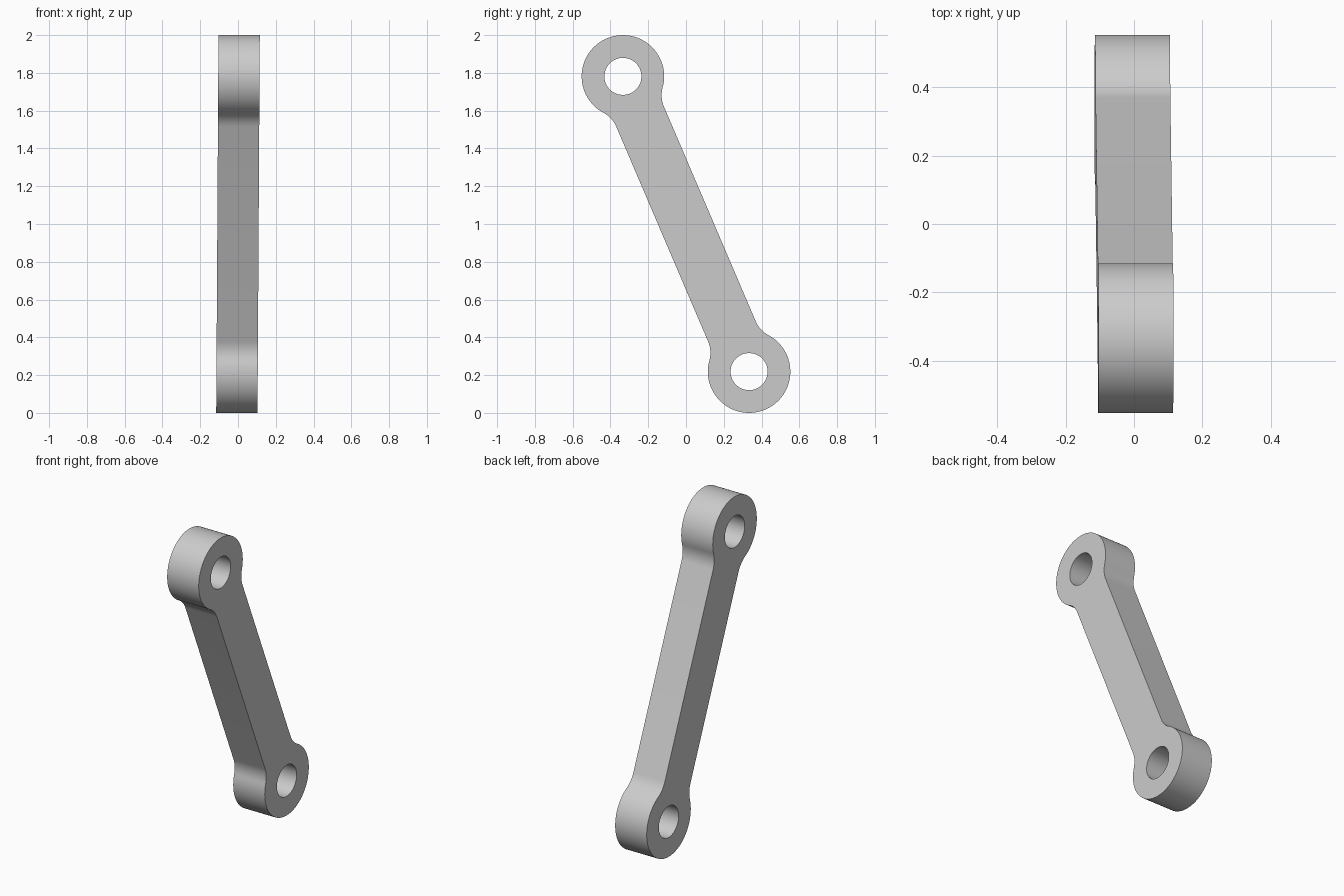
import bpy, bmesh
from math import sin, cos, pi, atan2, sqrt, hypot
from mathutils import Vector

cube = bpy.data.objects.get("Cube")
if cube:
    bpy.data.objects.remove(cube, do_unlink=True)

# Link dimensions
BOSS_R, HOLE_R, BAR_HALF, FILLET_R = 0.2185, 0.098, 0.137, 0.15
THICKNESS, LEAN = 0.2187, 0.006
END_Y, END_Z = 0.334, -0.7815          # lower boss centre, relative to the middle
HALF_LENGTH = hypot(END_Y, END_Z)
AXIS = Vector((END_Y, END_Z)) / HALF_LENGTH


def arc(cx, cy, radius, start, end, steps):
    return [Vector((cx + radius * cos(start + (end - start) * i / steps),
                    cy + radius * sin(start + (end - start) * i / steps)))
            for i in range(steps + 1)]


def place(p):
    """Along/across coordinates of the link to the leaning side plane."""
    y = p.x * AXIS.x - p.y * AXIS.y
    z = p.x * AXIS.y + p.y * AXIS.x
    return Vector((LEAN * z - THICKNESS / 2, y, z + 1))


# Outline of one end: fillet, boss, fillet; the other end is it turned half round
side = BAR_HALF + FILLET_R
setback = sqrt((BOSS_R + FILLET_R) ** 2 - side ** 2)
phi = atan2(side, setback)
fillet_t = HALF_LENGTH - setback
end = arc(fillet_t, -side, FILLET_R, pi / 2, phi, 10)
end += arc(HALF_LENGTH, 0, BOSS_R, phi - pi, pi - phi, 64)[1:]
end += arc(fillet_t, side, FILLET_R, -phi, -pi / 2, 10)[1:]
loops = [end + [-p for p in end]]

# Pin holes
for s in (-1, 1):
    loops.append(arc(s * HALF_LENGTH, 0, HOLE_R, 0, 2 * pi, 64)[:-1])

# Fill the profile and extrude it across the thickness
bm = bmesh.new()
for loop in loops:
    verts = [bm.verts.new(place(p)) for p in loop]
    for a, b in zip(verts, verts[1:] + verts[:1]):
        bm.edges.new((a, b))
bmesh.ops.triangle_fill(bm, use_beauty=True, use_dissolve=False, edges=bm.edges[:])
extruded = bmesh.ops.extrude_face_region(bm, geom=bm.faces[:], use_keep_orig=True)
bmesh.ops.translate(bm, vec=(THICKNESS, 0, 0),
                    verts=[g for g in extruded["geom"] if isinstance(g, bmesh.types.BMVert)])
bmesh.ops.recalc_face_normals(bm, faces=bm.faces[:])
mesh = bpy.data.meshes.new("connecting_link")
bm.to_mesh(mesh)
bm.free()

# Plain grey metal
grey = bpy.data.materials.new("light_grey")
grey.use_nodes = True
colour = (0.6, 0.6, 0.6, 1)
grey.diffuse_color = colour
grey.node_tree.nodes["Principled BSDF"].inputs["Base Color"].default_value = colour
mesh.materials.append(grey)

link = bpy.data.objects.new("connecting_link", mesh)
bpy.context.collection.objects.link(link)
bpy.ops.object.select_all(action="DESELECT")
link.select_set(True)
bpy.context.view_layer.objects.active = link
bpy.ops.object.shade_smooth_by_angle()
